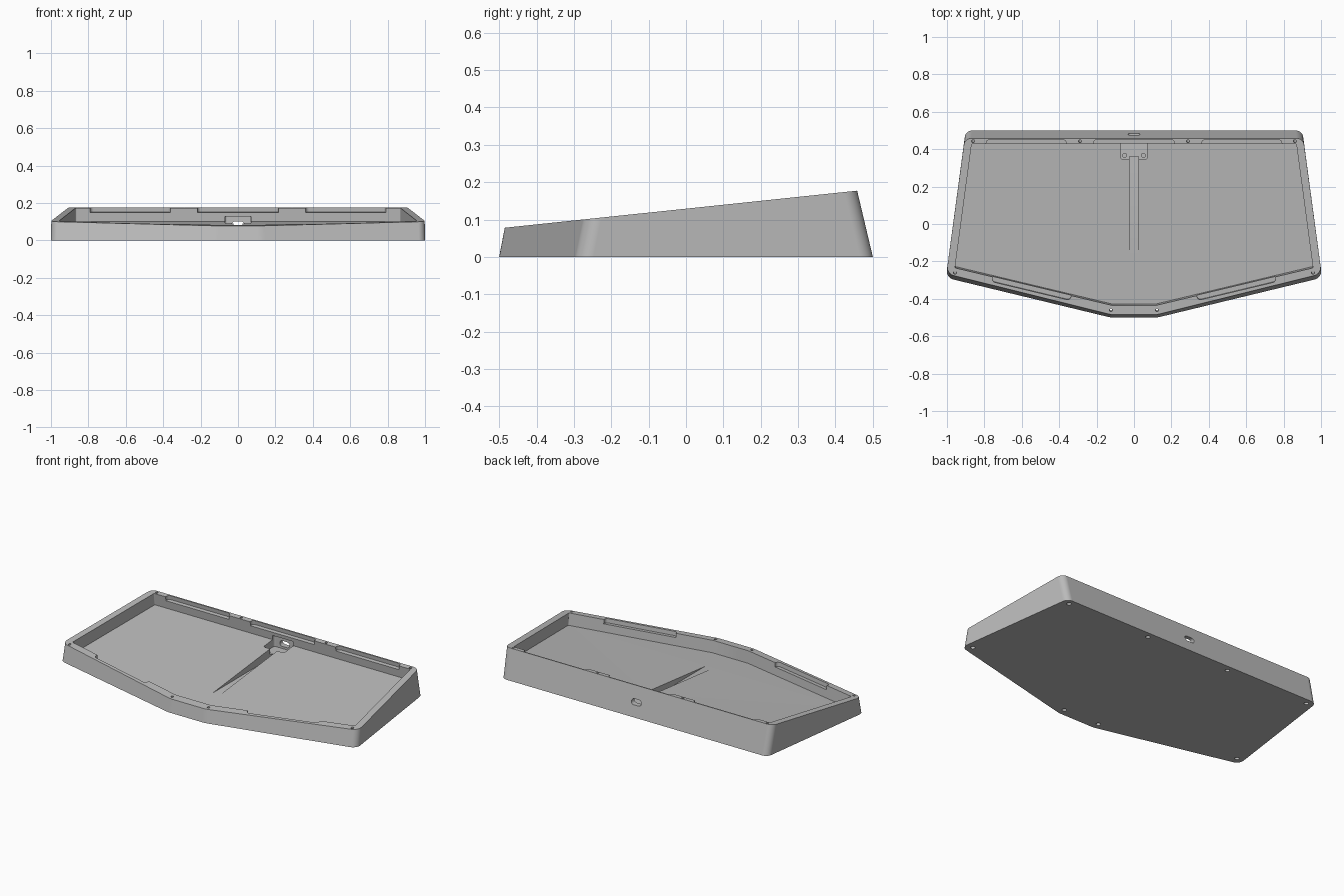
import bpy, bmesh, math
from mathutils import Matrix, Vector

cube = bpy.data.objects.get("Cube")
if cube:
    bpy.data.objects.remove(cube, do_unlink=True)

TILT = math.radians(6)
RIM_Z = 0.129                      # rim height at the centre
DEPTH = 0.073                      # cavity depth below the rim
TILTED = Matrix.Translation((0, 0, RIM_Z)) @ Matrix.Rotation(TILT, 4, 'X')
FLAT = Matrix.Identity(4)

gray = bpy.data.materials.new("case_gray")
gray.use_nodes = True
gray.diffuse_color = (0.5, 0.5, 0.5, 1)
gray.node_tree.nodes["Principled BSDF"].inputs["Base Color"].default_value = (0.5, 0.5, 0.5, 1)


def mirrored(half):
    """Close a right-hand outline by mirroring it across x = 0."""
    return half + [(-x, y, r) for x, y, r in reversed(half)]


def rounded(outline, steps=10):
    """Turn (x, y, radius) corners into a filleted polygon."""
    out = []
    for i, (x, y, r) in enumerate(outline):
        p = Vector((x, y))
        a = (Vector(outline[i - 1][:2]) - p).normalized()
        b = (Vector(outline[(i + 1) % len(outline)][:2]) - p).normalized()
        if r == 0:
            out.append(p)
            continue
        half = a.angle(b) / 2
        centre = p + (a + b).normalized() * r / math.sin(half)
        start = p + a * r / math.tan(half) - centre
        end = p + b * r / math.tan(half) - centre
        sweep = start.angle_signed(end)
        for k in range(steps + 1):
            t = -sweep * k / steps
            out.append(centre + Matrix.Rotation(t, 2) @ start)
    return out


def box(x0, x1, y0, y1, r=0):
    return [(x0, y0, r), (x1, y0, r), (x1, y1, r), (x0, y1, r)]


def loft(name, lower, upper):
    """Solid between two matching 3D loops."""
    bm = bmesh.new()
    lo = [bm.verts.new(p) for p in lower]
    hi = [bm.verts.new(p) for p in upper]
    bm.faces.new(lo[::-1])
    bm.faces.new(hi)
    for i in range(len(lo)):
        j = (i + 1) % len(lo)
        bm.faces.new((lo[i], lo[j], hi[j], hi[i]))
    bmesh.ops.recalc_face_normals(bm, faces=bm.faces)
    mesh = bpy.data.meshes.new(name)
    bm.to_mesh(mesh)
    bm.free()
    mesh.materials.append(gray)
    ob = bpy.data.objects.new(name, mesh)
    bpy.context.collection.objects.link(ob)
    return ob


def prism(outline, z0, z1, frame=FLAT):
    pts = rounded(outline)
    return loft("cutter", [frame @ Vector((p.x, p.y, z0)) for p in pts],
                [frame @ Vector((p.x, p.y, z1)) for p in pts])


def cylinder(x, y, r, z0, z1, frame=FLAT):
    ring = [(x + r * math.cos(k * math.tau / 20), y + r * math.sin(k * math.tau / 20))
            for k in range(20)]
    return loft("cutter", [frame @ Vector((*p, z0)) for p in ring],
                [frame @ Vector((*p, z1)) for p in ring])


# Outer body: drafted front and back walls, sloping rim
foot = rounded(mirrored([(0.125, -0.5, 0.15), (1.006, -0.287, 0.045), (0.9, 0.5, 0.04)]))
rim = rounded(mirrored([(0.12, -0.485, 0.15), (1.003, -0.266, 0.045), (0.905, 0.458, 0.04)]))
case = loft("keyboard_case", [(p.x, p.y, 0) for p in foot],
            [(p.x, p.y, RIM_Z + p.y * math.tan(TILT)) for p in rim])

cutters = []
# Main cavity, square to the sloping rim
cutters.append(prism(mirrored([(0.12, -0.437, 0), (0.957, -0.236, 0.006), (0.868, 0.43, 0.006)]),
                     -DEPTH, 0.1, TILTED))

# Notches along the back rim
for x0, x1 in ((-0.79, -0.362), (-0.217, 0.217), (0.362, 0.79)):
    cutters.append(prism([(x0, 0.41, 0), (x1, 0.41, 0), (x1, 0.453, 0.018), (x0, 0.453, 0.018)],
                         -0.025, 0.05, TILTED))

# Notches along the angled front rims
along = Vector((0.837, 0.201)).normalized()
out = Vector((along.y, -along.x))
for side in (-1, 1):
    base = Vector((0.12, -0.437))
    shape = []
    for s, d, r in ((0.222, -0.02, 0), (0.222, 0.026, 0.018), (0.652, 0.026, 0.018), (0.652, -0.02, 0)):
        p = base + along * s + out * d
        shape.append((side * p.x, p.y, r))
    cutters.append(prism(shape if side > 0 else shape[::-1], -0.025, 0.05, TILTED))

# Screw holes with wider heads underneath
for x, y in ((0.86, 0.445), (0.288, 0.445), (0.957, -0.262), (0.123, -0.463)):
    for side in (-1, 1):
        cutters.append(cylinder(side * x, y, 0.008, -0.3, 0.1, TILTED))
        foot_y = y + (RIM_Z + y * math.tan(TILT)) * math.tan(TILT)
        cutters.append(cylinder(side * x, foot_y, 0.013, -0.05, 0.02))

# Connector pocket, cable channel and mounting holes
cutters.append(prism(box(-0.07, 0.07, 0.345, 0.452, 0.012), 0.055, 0.128))
cutters.append(prism(box(-0.024, 0.024, -0.3, 0.36), 0.033, 0.12))
for side in (-1, 1):
    cutters.append(cylinder(side * 0.05, 0.367, 0.011, 0.025, 0.1))

# Connector port through the back wall
port = rounded(box(-0.033, 0.033, 0.068, 0.102, 0.0165))
cutters.append(loft("cutter", [(p.x, 0.43, p.y) for p in port], [(p.x, 0.6, p.y) for p in port]))

bpy.context.view_layer.objects.active = case
case.select_set(True)
for cutter in cutters:
    mod = case.modifiers.new("cut", 'BOOLEAN')
    mod.operation = 'DIFFERENCE'
    mod.solver = 'EXACT'
    mod.object = cutter
    bpy.ops.object.modifier_apply(modifier=mod.name)
    bpy.data.objects.remove(cutter, do_unlink=True)

# Smooth corners, crisp edges
bpy.ops.object.shade_smooth_by_angle(angle=math.radians(25))
weighted = case.modifiers.new("weighted_normals", 'WEIGHTED_NORMAL')
weighted.keep_sharp = True
